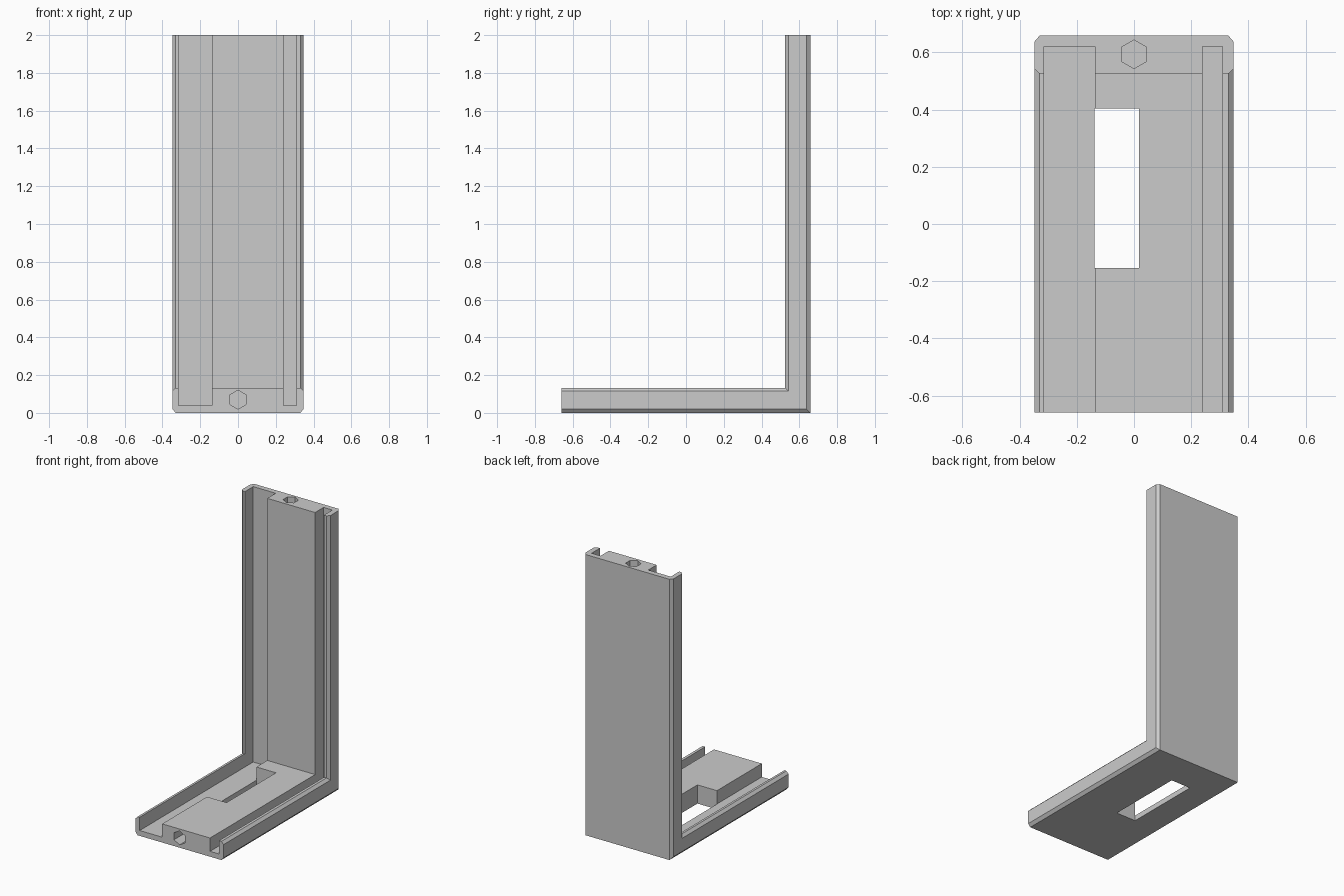
import bpy, bmesh, math
from mathutils import Matrix

old = bpy.data.objects.get("Cube")
if old:
    bpy.data.objects.remove(old, do_unlink=True)

HALF_W, HALF_D, HEIGHT = 0.348, 0.658, 2.0
THICK, FLOOR, CHAMFER = 0.133, 0.038, 0.018

grey = bpy.data.materials.new("plain_grey")
grey.use_nodes = True
colour = (0.6, 0.6, 0.6, 1)
grey.diffuse_color = colour
grey.node_tree.nodes["Principled BSDF"].inputs["Base Color"].default_value = colour


def make_object(name, bm):
    bmesh.ops.recalc_face_normals(bm, faces=bm.faces[:])
    mesh = bpy.data.meshes.new(name)
    bm.to_mesh(mesh)
    bm.free()
    mesh.materials.append(grey)
    obj = bpy.data.objects.new(name, mesh)
    bpy.context.collection.objects.link(obj)
    return obj


# Rail cross-section as (x, depth from the outer face): wide and narrow grooves
C = CHAMFER
profile = [
    (-HALF_W + C, 0), (HALF_W - C, 0), (HALF_W, C + 0.003),
    (HALF_W, THICK - C), (HALF_W - C, THICK), (0.31, THICK),
    (0.31, FLOOR), (0.24, FLOOR), (0.24, THICK),
    (-0.137, THICK), (-0.137, FLOOR), (-0.314, FLOOR),
    (-0.314, THICK), (-HALF_W + C, THICK), (-HALF_W, THICK - C),
    (-HALF_W, C + 0.003),
]

# Bracket: the section runs along the base, mitres, then climbs the back
bm = bmesh.new()
stations = [
    [bm.verts.new((x, -HALF_D, d)) for x, d in profile],
    [bm.verts.new((x, HALF_D - d, d)) for x, d in profile],
    [bm.verts.new((x, HALF_D - d, HEIGHT)) for x, d in profile],
]
n = len(profile)
for a, b in zip(stations, stations[1:]):
    for i in range(n):
        j = (i + 1) % n
        bm.faces.new((a[i], a[j], b[j], b[i]))
bm.faces.new(stations[0])
bm.faces.new(stations[-1])
bracket = make_object("angle_bracket", bm)


# Cutters: a slot through the base and a blind hex socket in each end
def box_cutter(name, lo, hi):
    bm = bmesh.new()
    bmesh.ops.create_cube(bm, size=1)
    for v in bm.verts:
        v.co = [(a + b) / 2 + c * (b - a) for a, b, c in zip(lo, hi, v.co)]
    return make_object(name, bm)


def hex_cutter(name, centre, axis):
    bm = bmesh.new()
    turn = Matrix.Rotation(math.radians(90), 4, 'X') if axis == 'Y' else Matrix()
    spin = Matrix.Rotation(math.radians(30), 4, 'Z')
    bmesh.ops.create_cone(bm, cap_ends=True, segments=6, radius1=0.05,
                          radius2=0.05, depth=0.4,
                          matrix=Matrix.Translation(centre) @ turn @ spin)
    # Stand the hexagon with its points along the thickness of the rail
    xs = [v.co.x for v in bm.verts]
    if max(xs) > 0.047:
        bmesh.ops.rotate(bm, verts=bm.verts, cent=centre,
                         matrix=Matrix.Rotation(math.radians(30), 3, axis))
    return make_object(name, bm)


cutters = [
    box_cutter("slot_cutter", (-0.1375, -0.153, -0.1), (0.017, 0.403, 0.3)),
    hex_cutter("front_socket_cutter", (0, -HALF_D, 0.07), 'Y'),
    hex_cutter("top_socket_cutter", (0, HALF_D - 0.065, HEIGHT), 'Z'),
]
for cutter in cutters:
    cutter.hide_render = True
    mod = bracket.modifiers.new(cutter.name, 'BOOLEAN')
    mod.operation = 'DIFFERENCE'
    mod.solver = 'EXACT'
    mod.object = cutter

# Bake the cuts and drop the cutters
bpy.context.view_layer.update()
depsgraph = bpy.context.evaluated_depsgraph_get()
baked = bpy.data.meshes.new_from_object(bracket.evaluated_get(depsgraph))
bracket.modifiers.clear()
bracket.data = baked
baked.name = "angle_bracket"
for cutter in cutters:
    bpy.data.objects.remove(cutter, do_unlink=True)
